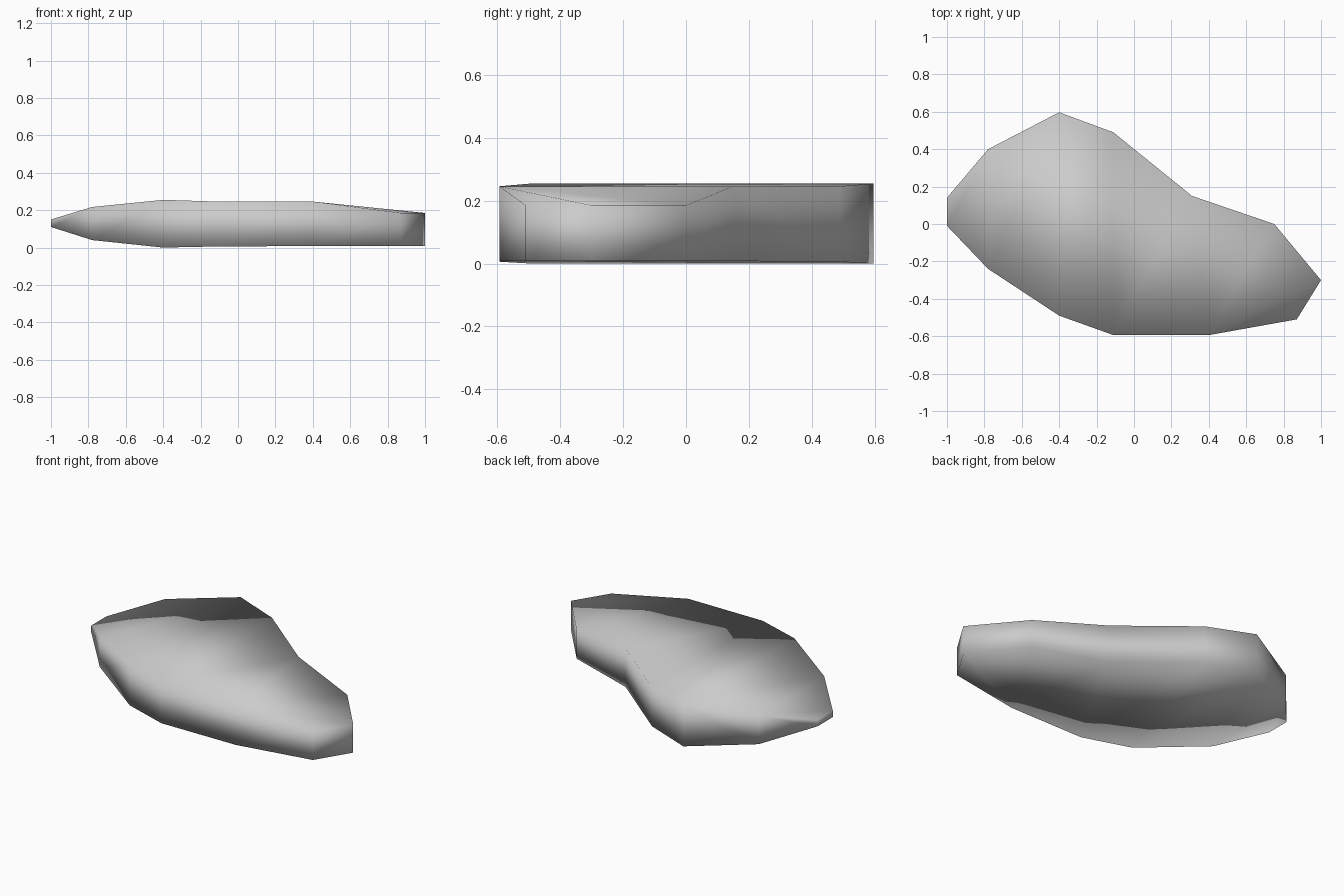
import bpy
import bmesh

cube = bpy.data.objects.get("Cube")
if cube:
    bpy.data.objects.remove(cube, do_unlink=True)

# Flat grey material
grey = bpy.data.materials.new("plain grey")
grey.use_nodes = True
colour = (0.6, 0.6, 0.6, 1.0)
grey.diffuse_color = colour
grey.node_tree.nodes["Principled BSDF"].inputs["Base Color"].default_value = colour

# Cross-sections along x: front corner (x, y), back corner (x, y), low z, high z
sections = [
    ((-1.0, -0.01), (-1.0, 0.14), 0.11, 0.15),
    ((-0.78, -0.24), (-0.78, 0.40), 0.04, 0.217),
    ((-0.40, -0.49), (-0.40, 0.597), 0.0, 0.255),
    ((-0.11, -0.594), (-0.11, 0.49), 0.006, 0.246),
    ((0.40, -0.594), (0.31, 0.15), 0.008, 0.246),
    ((0.87, -0.51), (0.75, 0.0), 0.008, 0.185),
]
tip = (1.0, -0.30)

bm = bmesh.new()


def vert(point, z):
    return bm.verts.new((point[0], point[1], z))


# Each ring runs front low, back low, back high, front high
rings = [
    [vert(front, low), vert(back, low), vert(back, high), vert(front, high)]
    for front, back, low, high in sections
]
tip_low, tip_high = vert(tip, 0.008), vert(tip, 0.185)

# Left end, then the skin between neighbouring sections
bm.faces.new(rings[0])
for a, b in zip(rings[:-2], rings[1:-1]):
    bm.faces.new((a[0], b[0], b[3], a[3]))
    bm.faces.new((a[1], a[2], b[2], b[1]))
    bm.faces.new((a[3], b[3], b[2]))
    bm.faces.new((a[3], b[2], a[2]))
    bm.faces.new((a[0], b[1], b[0]))
    bm.faces.new((a[0], a[1], b[1]))

# Tapered right end, fanned from the front corner to the tip
a, b = rings[-2], rings[-1]
bm.faces.new((a[0], b[0], b[3], a[3]))
bm.faces.new((a[1], a[2], b[2], b[1]))
bm.faces.new((b[0], tip_low, tip_high, b[3]))
bm.faces.new((b[1], b[2], tip_high, tip_low))
for front, back, front_end, back_end, point in (
    (a[3], a[2], b[3], b[2], tip_high),
    (a[0], a[1], b[0], b[1], tip_low),
):
    bm.faces.new((front, front_end, point))
    bm.faces.new((front, point, back_end))
    bm.faces.new((front, back_end, back))

bmesh.ops.recalc_face_normals(bm, faces=bm.faces[:])
for face in bm.faces:
    face.smooth = True

mesh = bpy.data.meshes.new("slab")
bm.to_mesh(mesh)
bm.free()
mesh.materials.append(grey)
slab = bpy.data.objects.new("slab", mesh)
bpy.context.collection.objects.link(slab)
